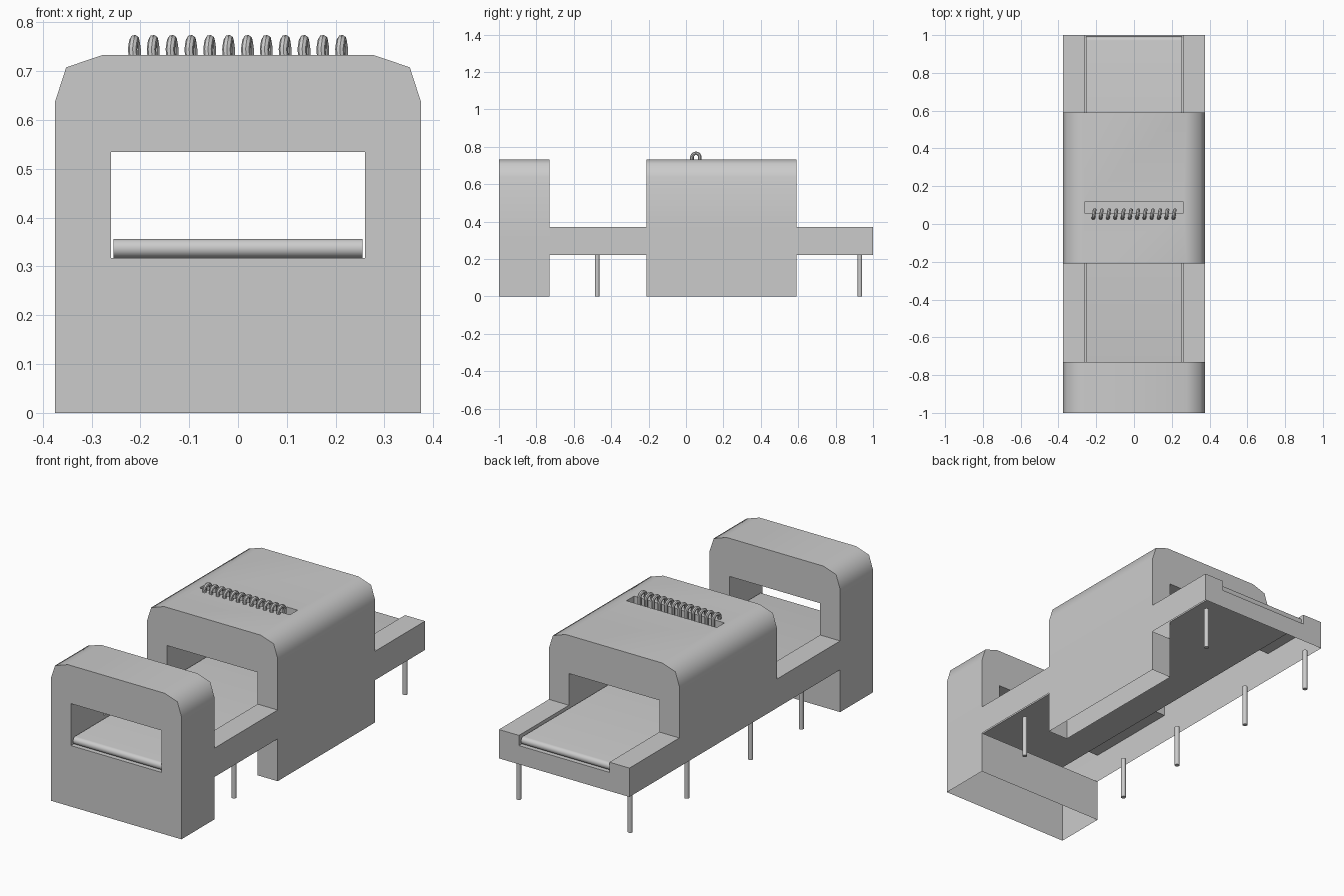
import bpy, bmesh, math

if "Cube" in bpy.data.objects:
    bpy.data.objects.remove(bpy.data.objects["Cube"])

W, IN = 0.375, 0.26            # half widths: housing, tunnel
FLOOR, CEIL = 0.317, 0.535     # tunnel heights
BED_LO, BED_HI = 0.22, 0.37
TOP = 0.733
SHOULDER = [(W, 0.637), (0.352, 0.708), (0.278, TOP)]
ROOF_R = SHOULDER
ROOF_L = [(-x, z) for x, z in reversed(SHOULDER)]


def sweep(bm, pts, y0, y1):
    """Sheet made by extruding an x-z polyline along y."""
    a = [bm.verts.new((x, y0, z)) for x, z in pts]
    b = [bm.verts.new((x, y1, z)) for x, z in pts]
    for i in range(len(pts) - 1):
        bm.faces.new((a[i], a[i + 1], b[i + 1], b[i]))


def wall(bm, pts, y):
    """Flat face in the x-z plane."""
    bm.faces.new([bm.verts.new((x, y, z)) for x, z in pts])


def finish(bm, name, smooth=True):
    bmesh.ops.remove_doubles(bm, verts=bm.verts, dist=1e-4)
    bmesh.ops.recalc_face_normals(bm, faces=bm.faces)
    me = bpy.data.meshes.new(name)
    bm.to_mesh(me)
    bm.free()
    ob = bpy.data.objects.new(name, me)
    bpy.context.collection.objects.link(ob)
    if smooth:
        bpy.ops.object.select_all(action='DESELECT')
        ob.select_set(True)
        bpy.context.view_layer.objects.active = ob
        bpy.ops.object.shade_smooth_by_angle(angle=math.radians(60))
    return ob


def arch(z):
    """End face around the tunnel, from height z upward."""
    return ([(IN, z), (W, z)] + ROOF_R + ROOF_L
            + [(-W, z), (-IN, z), (-IN, CEIL), (IN, CEIL)])


def box_wall(x0, x1, z0, z1):
    return [(x0, z0), (x1, z0), (x1, z1), (x0, z1)]


TUNNEL = [(-IN, FLOOR), (-IN, CEIL), (IN, CEIL), (IN, FLOOR)]

# Front gate: hollow arch standing on the floor, open underneath
bm = bmesh.new()
sweep(bm, [(W, 0), (W, FLOOR)] + ROOF_R + ROOF_L + [(-W, FLOOR), (-W, 0)], -1, -0.73)
sweep(bm, TUNNEL, -1, -0.73)
wall(bm, arch(FLOOR), -1)
wall(bm, [(-W, 0), (W, 0), (W, FLOOR), (IN, FLOOR), (-IN, FLOOR), (-W, FLOOR)], -1)
wall(bm, arch(BED_HI), -0.73)
wall(bm, box_wall(-W, W, 0, BED_LO), -0.73)
finish(bm, "front_gate")

# Main housing: right side reaches the floor, left side ends at the bed
Y0, Y1 = -0.21, 0.59
bm = bmesh.new()
sweep(bm, [(IN, FLOOR), (IN, 0)], Y0, Y1)
sweep(bm, [(W, 0), (W, BED_LO), (W, BED_HI)] + ROOF_R, Y0, Y1)
sweep(bm, ROOF_L + [(-W, BED_HI), (-W, BED_LO)], Y0, Y1)
sweep(bm, TUNNEL, Y0, Y1)
for y in (Y0, Y1):
    wall(bm, arch(BED_HI), y)
    wall(bm, box_wall(IN, W, 0, BED_LO), y)
# flat roof with a sunken slot
rx = SHOULDER[2][0]


def ring(hx, ya, yb, z):
    return [bm.verts.new(p) for p in
            ((-hx, ya, z), (hx, ya, z), (hx, yb, z), (-hx, yb, z))]


outer, lip, pit = (ring(rx, Y0, Y1, TOP), ring(IN, 0.055, 0.118, TOP),
                   ring(IN, 0.055, 0.118, 0.69))
for a, b in ((outer, lip), (lip, pit)):
    for i in range(4):
        j = (i + 1) % 4
        bm.faces.new((a[i], a[j], b[j], b[i]))
bm.faces.new(pit)
finish(bm, "main_housing")

# Conveyor bed: shallow trough with side rails, open underneath
bm = bmesh.new()
sweep(bm, [(-IN, FLOOR), (IN, FLOOR)], -1, 1)
for ya, yb in ((-0.73, Y0), (Y1, 1)):
    for s in (-1, 1):
        sweep(bm, [(s * W, BED_LO), (s * W, BED_HI), (s * IN, BED_HI), (s * IN, FLOOR)], ya, yb)
wall(bm, [(-W, BED_LO), (W, BED_LO), (W, BED_HI), (IN, BED_HI), (IN, FLOOR),
          (-IN, FLOOR), (-IN, BED_HI), (-W, BED_HI)], 1)
finish(bm, "conveyor_bed", False)

# Belt: slab with rounded ends
bm = bmesh.new()
r, L, hx = 0.0195, 0.972, 0.255
prof = []
for s, start in ((1, -90), (-1, 90)):
    for k in range(9):
        t = math.radians(start + k * 22.5)
        prof.append((s * L + r * math.cos(t), FLOOR + 0.02 + r * math.sin(t)))
face = bm.faces.new([bm.verts.new((-hx, y, z)) for y, z in prof])
ext = bmesh.ops.extrude_face_region(bm, geom=[face], use_keep_orig=True)
bmesh.ops.translate(bm, vec=(2 * hx, 0, 0),
                    verts=[v for v in ext["geom"] if isinstance(v, bmesh.types.BMVert)])
finish(bm, "conveyor_belt")

# Thin support posts
for i, (x, y) in enumerate([(0.31, -0.475), (0.31, 0.93), (-0.33, -0.475),
                            (-0.33, -0.06), (-0.33, 0.465), (-0.33, 0.93)]):
    bpy.ops.mesh.primitive_cylinder_add(vertices=16, radius=0.012, depth=BED_LO,
                                        location=(x, y, BED_LO / 2))
    bpy.context.object.name = f"support_post_{i + 1}"
    bpy.ops.object.shade_smooth_by_angle()

# Row of small cable loops hooked over the slot edge
cu = bpy.data.curves.new("cable_loops", 'CURVE')
cu.dimensions = '3D'
cu.bevel_depth = 0.0095
cu.bevel_resolution = 2
cu.use_fill_caps = True
for i in range(12):
    x = -0.212 + i * 0.0386
    path = [(x, 0.032, 0.70)]
    for k in range(9):
        t = math.pi * (1 - k / 8)
        path.append((x + 0.001 * k - 0.004, 0.053 + 0.021 * math.cos(t), 0.745 + 0.02 * math.sin(t)))
    path.append((x + 0.004, 0.074, 0.70))
    sp = cu.splines.new('POLY')
    sp.points.add(len(path) - 1)
    for p, co in zip(sp.points, path):
        p.co = (*co, 1)
loops = bpy.data.objects.new("cable_loops", cu)
bpy.context.collection.objects.link(loops)
bpy.ops.object.select_all(action='DESELECT')
loops.select_set(True)
bpy.context.view_layer.objects.active = loops
bpy.ops.object.convert(target='MESH')
bpy.ops.object.shade_smooth_by_angle()
